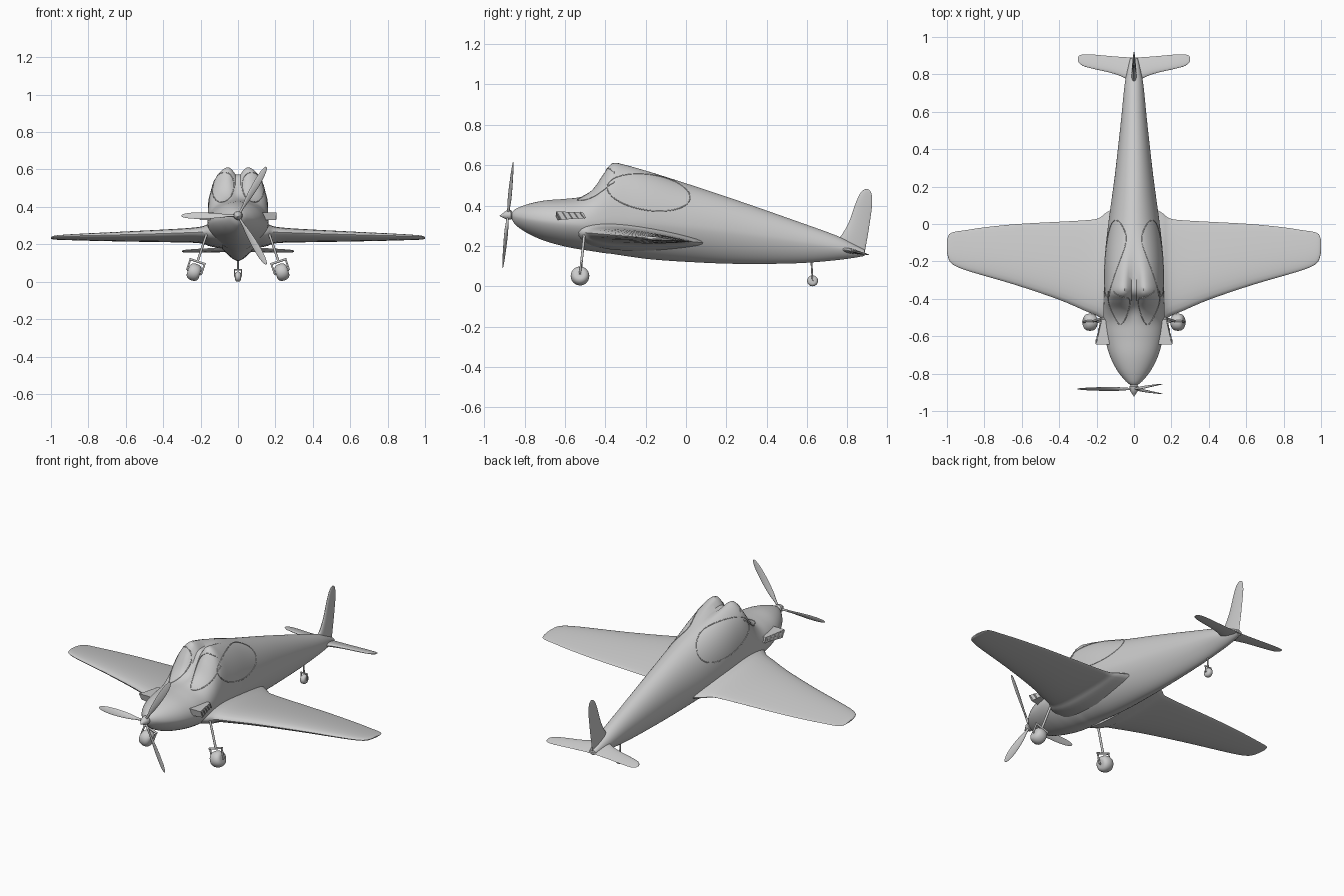
import bpy, bmesh, math
from mathutils import Vector, Matrix
from mathutils.bvhtree import BVHTree

if "Cube" in bpy.data.objects:
    bpy.data.objects.remove(bpy.data.objects["Cube"])


def catmull(rows, sub):
    """Smoothly interpolate a table of stations."""
    out, n = [], len(rows)
    for i in range(n - 1):
        p = [rows[max(0, min(n - 1, i + k))] for k in (-1, 0, 1, 2)]
        for j in range(sub):
            t = j / sub
            out.append([0.5 * (2 * b + (c - a) * t + (2 * a - 5 * b + 4 * c - d) * t * t
                               + (3 * b - a - 3 * c + d) * t ** 3) for a, b, c, d in zip(*p)])
    return out + [list(rows[-1])]


def loft(name, rings, mirror=False):
    """Skin a list of equal closed rings and cap both ends."""
    bm = bmesh.new()
    vs = [[bm.verts.new(p) for p in r] for r in rings]
    n = len(rings[0])
    for a, b in zip(vs, vs[1:]):
        for i in range(n):
            bm.faces.new((a[i], a[(i + 1) % n], b[(i + 1) % n], b[i]))
    bm.faces.new(vs[0])
    bm.faces.new(vs[-1])
    bmesh.ops.recalc_face_normals(bm, faces=bm.faces)
    me = bpy.data.meshes.new(name)
    bm.to_mesh(me)
    bm.free()
    ob = bpy.data.objects.new(name, me)
    bpy.context.collection.objects.link(ob)
    if mirror:
        ob.modifiers.new("mirror", 'MIRROR')
    return ob


def lathe(name, origin, axis, profile, n=28, mirror=False):
    """Circles of (distance along axis, radius)."""
    axis = Vector(axis).normalized()
    q = axis.to_track_quat('Z', 'Y')
    o = Vector(origin)
    rings = [[o + q @ Vector((r * math.cos(k * math.tau / n), r * math.sin(k * math.tau / n), d))
              for k in range(n)] for d, r in profile]
    return loft(name, rings, mirror)


def rod(name, a, b, r, mirror=False, n=12):
    d = Vector(b) - Vector(a)
    return lathe(name, a, d, [(0, r), (d.length, r)], n, mirror)


def foil(name, stations, place, mirror=False, sub=4, n=28):
    """Aerofoil sections (span, leading y, trailing y, thickness)."""
    rings = []
    for s, le, te, th in catmull(stations, sub):
        ring = []
        for k in range(n):
            a = k * math.tau / n
            c = (1 - math.cos(a)) / 2
            ring.append(place(s, le + (te - le) * c, th * 0.5 * math.sin(a) * (1.3 - 0.8 * c)))
        rings.append(ring)
    return loft(name, rings, mirror)


# Fuselage: y, half width, bottom, widest height, top, top exponent, groove depth
BODY = [(-.865, .012, .335, .35, .365, 2, 0), (-.84, .045, .30, .345, .385, 2, 0),
        (-.78, .092, .26, .335, .408, 2, 0), (-.70, .131, .225, .325, .425, 2, 0),
        (-.60, .157, .197, .315, .433, 2, 0), (-.52, .164, .182, .31, .446, 2.1, .004),
        (-.46, .164, .173, .315, .49, 2.3, .03), (-.41, .163, .165, .32, .565, 2.4, .06),
        (-.365, .162, .16, .325, .622, 2.4, .065), (-.30, .161, .15, .325, .612, 2.4, .045),
        (-.18, .157, .134, .32, .575, 2.2, .012), (0, .138, .121, .30, .51, 2, 0),
        (.25, .104, .111, .27, .427, 2, 0), (.55, .070, .114, .225, .322, 2, 0),
        (.76, .048, .131, .19, .245, 2, 0), (.885, .02, .15, .165, .18, 2, 0)]
N = 64
rings = []
for y, w, zb, zm, zt, e, g in catmull(BODY, 6):
    ring = []
    for k in range(N):
        a = (k + .5) * math.tau / N
        c, s = math.cos(a), math.sin(a)
        p = 2 / e if s > 0 else 2 / 1.65
        x = w * math.copysign(abs(c) ** p, c)
        z = zm + (zt - zm if s > 0 else zm - zb) * math.copysign(abs(s) ** p, s)
        if s > 0:
            z -= g * math.exp(-(x / .032) ** 2)
        ring.append((x, y, z))
    rings.append(ring)
body = loft("fuselage", rings)

# Window frames: ellipses cast onto the fuselage
tree = BVHTree.FromPolygons([v.co for v in body.data.vertices],
                            [p.vertices for p in body.data.polygons])


def frame(name, origin, u, v, ray):
    cu = bpy.data.curves.new(name, 'CURVE')
    cu.dimensions, cu.bevel_depth, cu.bevel_resolution = '3D', .0025, 1
    pts = []
    for k in range(56):
        a = k * math.tau / 56
        o = Vector(origin) + Vector(u) * math.cos(a) + Vector(v) * math.sin(a)
        hit = tree.ray_cast(o, Vector(ray))[0]
        if hit:
            pts.append(hit)
    sp = cu.splines.new('POLY')
    sp.points.add(len(pts) - 1)
    for q, co in zip(sp.points, pts):
        q.co = (*co, 1)
    sp.use_cyclic_u = True
    bpy.context.collection.objects.link(bpy.data.objects.new(name, cu))


for sx, side in ((1, "left"), (-1, "right")):
    frame(side + "_side_window_frame", (sx, -.185, .465), (0, .205, -.03), (0, .012, .088), (-sx, 0, 0))
    frame(side + "_windshield_frame", (sx * .08, -2, .505), (.058, 0, 0), (-sx * .008, 0, .08), (0, 1, 0))

# Wings with a root fillet
WING = [(.08, -.56, .10, .15), (.15, -.53, .06, .12), (.19, -.495, .03, .088), (.26, -.465, .02, .072),
        (.40, -.405, .012, .062), (.62, -.33, 0, .048), (.80, -.277, -.018, .036), (.90, -.247, -.033, .028),
        (.96, -.222, -.042, .022), (.988, -.195, -.055, .016), (1.0, -.15, -.085, .006)]
foil("wings", WING, lambda s, y, t: (s, y, .236 - .085 * (y + .15) + t), True)

# Tailplane and fin
foil("tailplane", [(0, .74, .89, .03), (.05, .78, .892, .024), (.12, .807, .897, .018), (.22, .83, .906, .014),
                   (.27, .844, .907, .011), (.293, .86, .90, .008), (.30, .873, .888, .003)],
     lambda s, y, t: (s, y, .168 - .2 * (y - .85) + t), True)
foil("tail_fin", [(.165, .70, .885, .035), (.25, .768, .90, .026), (.32, .808, .911, .02), (.405, .838, .922, .016),
                  (.452, .858, .920, .012), (.473, .874, .912, .008), (.482, .89, .90, .003)],
     lambda s, y, t: (t, y, s))

# Propeller: spinner and three twisted blades on a tilted disc
HUB = Vector((0, -.882, .353))
lathe("spinner", HUB, (0, -1, -.1), [(-.022, .016), (-.015, .024), (.008, .022), (.022, .013), (.041, .001)])
for i in range(3):
    m = (Matrix.Translation(HUB) @ Matrix.Rotation(-.1, 4, 'X')
         @ Matrix.Rotation(math.radians(30 + 120 * i), 4, 'Y'))
    rings = []
    for r, w, t, tw in catmull([(.005, .006, .006, .9), (.05, .008, .006, .8), (.10, .015, .005, .6),
                                (.18, .019, .004, .4), (.25, .017, .003, .3), (.29, .010, .002, .25),
                                (.302, .003, .001, .25)], 4):
        ring = []
        for k in range(16):
            a = k * math.tau / 16
            x, y = w * math.cos(a), t * math.sin(a)
            ring.append(m @ Vector((x * math.cos(tw) - y * math.sin(tw),
                                    x * math.sin(tw) + y * math.cos(tw), r)))
        rings.append(ring)
    loft(f"propeller_blade_{i + 1}", rings)

# Exhaust scoops with slanted louvres
loft("exhaust_scoops", [[(.10, y, zb), (xo, y + dy, zb), (xo, y, zt), (.10, y, zt)]
                        for y, xo, zb, zt, dy in ((-.645, .203, .329, .371, .02),
                                                  (-.51, .172, .338, .366, .015))], True)
for k in range(5):
    y = -.64 + .029 * k
    x = .203 - .0067 * k
    rod(f"exhaust_louvre_{k + 1}", (x, y, .369 - k * .001), (x - .002, y + .022, .332 + k * .001), .004, True, 6)


# Landing gear: tyre, axle, fork and leg
def gear(name, centre, up, axle, r, hw, fork, leg, rad, mirror):
    c, u, a = Vector(centre), Vector(up).normalized(), Vector(axle).normalized()
    prof = [(-1, .45), (-.97, .62), (-.8, .82), (-.5, .95), (-.15, 1), (.15, 1), (.5, .95), (.8, .82), (.97, .62), (1, .45)]
    lathe(name + "_wheel", c, a, [(d * hw, s * r) for d, s in prof], 28, mirror)
    w = hw * 1.18
    rod(name + "_axle", c - a * w, c + a * w, rad, mirror)
    rod(name + "_fork_top", c + u * fork - a * (w + rad), c + u * fork + a * (w + rad), rad * 1.2, mirror)
    for s, side in ((1, "outer"), (-1, "inner")):
        rod(f"{name}_fork_{side}", c + a * w * s, c + u * fork + a * w * s, rad, mirror)
    rod(name + "_leg", c + u * fork, c + u * leg, rad * 1.3, mirror)


gear("main_gear", (.235, -.525, .051), (-.32, .1, .97), (.97, 0, .32), .046, .034, .06, .215, .005, True)
gear("tail_gear", (0, .627, .027), (0, -.06, 1), (1, 0, 0), .027, .016, .036, .11, .0035, False)

# Smooth shading, keeping hard edges
for ob in bpy.data.objects:
    ob.select_set(ob.type == 'MESH')
bpy.context.view_layer.objects.active = body
bpy.ops.object.shade_smooth_by_angle(angle=math.radians(40))
